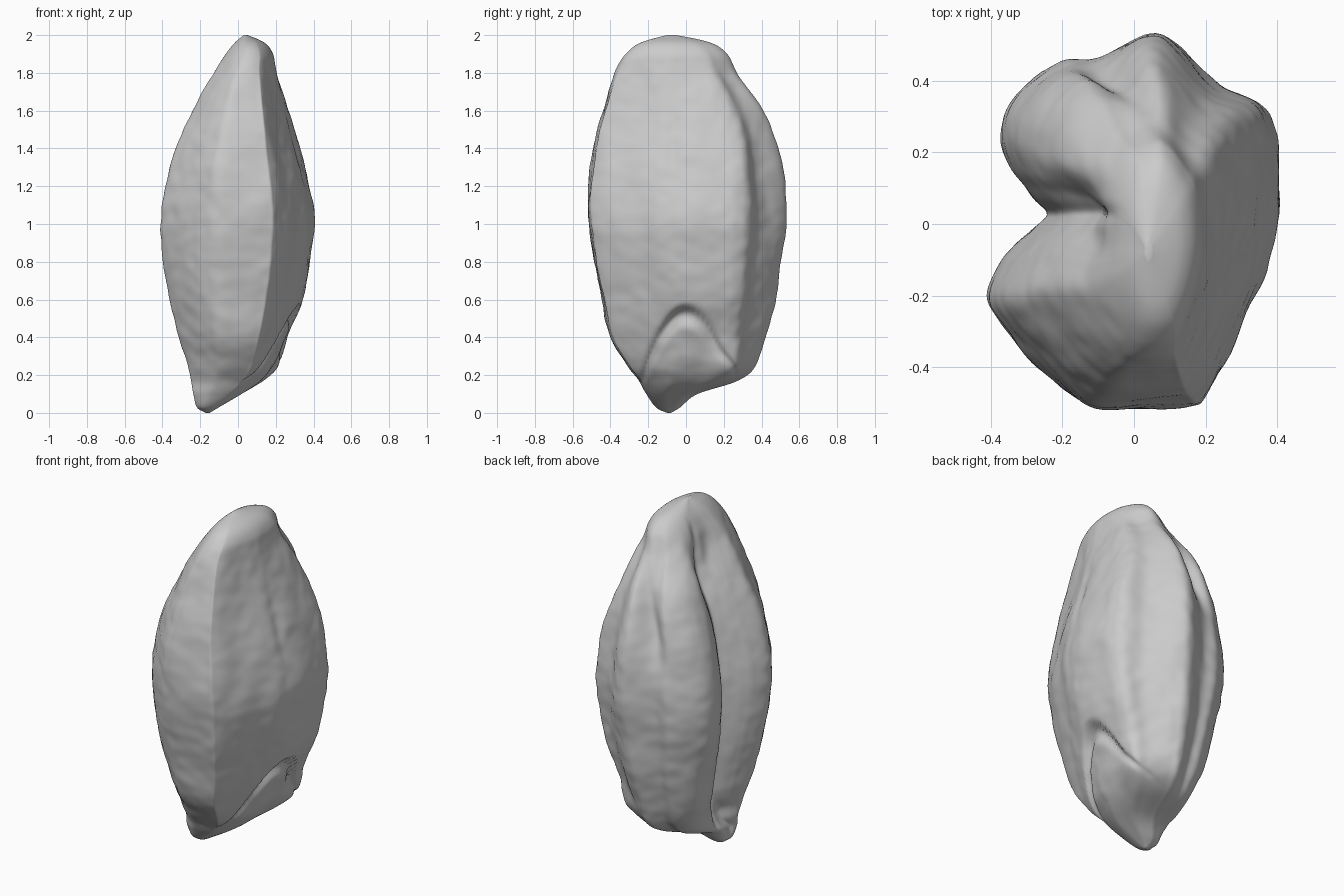
import bpy, bmesh, math
from mathutils import Vector, noise

old = bpy.data.objects.get("Cube")
if old:
    bpy.data.objects.remove(old, do_unlink=True)

SIDES, LEVELS = 180, 200

# Widest cross-section: flat back, angular flanks, crease on the -x side
SECTION = [(.41, .18), (.405, -.02), (.375, -.13), (.3, -.3), (.21, -.48), (.15, -.51),
           (-.08, -.52), (-.19, -.475), (-.29, -.385), (-.375, -.28), (-.41, -.2), (-.37, -.11),
           (-.33, -.06), (-.275, -.005), (-.265, .04), (-.3, .1),
           (-.345, .16), (-.37, .25), (-.33, .36), (-.21, .455),
           (-.1, .465), (.04, .53), (.13, .5), (.25, .39), (.36, .34), (.4, .28)]

# Silhouette: height, low x, high x, low y, high y
PROFILE = [(0, -.17, -.15, -.1, -.08), (.03, -.22, -.1, -.16, -.03),
           (.1, -.24, .02, -.21, .06), (.17, -.25, .13, -.25, .27),
           (.25, -.265, .2, -.31, .36), (.4, -.31, .265, -.4, .42),
           (.6, -.36, .335, -.45, .47), (.8, -.4, .38, -.49, .5),
           (1, -.41, .405, -.52, .52), (1.2, -.38, .375, -.52, .515),
           (1.4, -.325, .325, -.495, .485), (1.6, -.24, .265, -.44, .41),
           (1.8, -.13, .205, -.38, .28), (1.9, -.07, .185, -.32, .22),
           (1.96, -.02, .14, -.24, .13), (2, .03, .05, -.1, -.05)]


def spline(points, t, closed=False):
    """Smooth curve through the points, with t from 0 to 1."""
    n = len(points)
    s = t * (n if closed else n - 1)
    i = min(int(s), n - 1 if closed else n - 2)
    f = s - i

    def at(k):
        return Vector(points[k % n if closed else min(max(k, 0), n - 1)])
    a, b, c, d = (at(i + k) for k in (-1, 0, 1, 2))
    return b + (c - a) * (f / 2) + (a * 2 - b * 5 + c * 4 - d) * (f * f / 2) \
        + (b * 3 - a - c * 3 + d) * (f ** 3 / 2)


def bell(value, width):
    return math.exp(-(value / width) ** 2)


def step(value, low, high):
    f = min(max((value - low) / (high - low), 0), 1)
    return f * f * (3 - 2 * f)


def sculpt(p, u, v):
    """Press the crease, the germ and the wrinkles into the smooth body."""
    x, y, z = p
    body = step(z, .03, .3) * step(2 - z, .02, .25)
    # narrow crease, wider and deeper towards the top
    if u < 0:
        x += body * (.02 * bell(y - .03, .025) + .045 * bell(y - .07, .06) * bell(z - 1.65, .2))
    # germ: arched step with a raised pad inside
    if u > 0:
        d = .57 - 6.5 * y * y - z
        front = step(u, .2, .6) * step(z, .1, .22) * bell(y + .03, .22)
        x -= front * .05 * step(d, -.015, .04) * (1 - .75 * step(d, .04, .13))
    # blunt lower corner beside the germ
    corner = bell(z - .23, .12) * step(min(u, v), .25, .65)
    x += .025 * corner
    y += .045 * corner
    # groove on the upper flank and a faint line down the germ side
    if v > 0 and u < .4:
        y -= body * .045 * bell(u + .4 - .9 * (z - 1.2), .18) * bell(z - 1.5, .25)
    x -= body * .012 * bell(y + .07, .04) * bell(z - 1.4, .25) * step(u, .3, .8)
    # fine wrinkles
    w = noise.noise(Vector((x * 7, y * 7, z * 4))) * .01 + noise.noise(Vector((x, y, z)) * 15) * .004
    return Vector((x + u * w * body, y + v * w * body, z))


# Grain body: stacked rings, rounder towards both ends
bm = bmesh.new()
section = [spline(SECTION, k / SIDES, True) for k in range(SIDES)]
rings = []
for level in range(LEVELS + 1):
    z, x0, x1, y0, y1 = spline([Vector(row) for row in PROFILE], level / LEVELS)
    rounding = .8 * step(z, 1.65, 1.97) + .6 * (1 - step(z, .04, .22))
    middle = (y0 + y1) / 2 - .07 * bell(z - .2, .1)
    ring = []
    for q in section:
        flat = Vector((q.x / .41, q.y / .525))
        u, v = flat.lerp(flat.normalized(), rounding)
        reach = y1 - middle if v > 0 else middle - y0
        p = ((x0 + x1) / 2 + u * (x1 - x0) / 2, middle + v * reach, z)
        ring.append(bm.verts.new(sculpt(p, u, v)))
    rings.append(ring)
for low, high in zip(rings, rings[1:]):
    for k in range(SIDES):
        n = (k + 1) % SIDES
        bm.faces.new((low[n], low[k], high[k], high[n]))
bm.faces.new(rings[0])
bm.faces.new(rings[-1])
bmesh.ops.recalc_face_normals(bm, faces=bm.faces)

mesh = bpy.data.meshes.new("grain_kernel")
bm.to_mesh(mesh)
bm.free()
kernel = bpy.data.objects.new("grain_kernel", mesh)
bpy.context.collection.objects.link(kernel)

# Pale grey husk
husk = bpy.data.materials.new("pale_grey")
husk.use_nodes = True
colour = (.6, .6, .6, 1)
husk.diffuse_color = colour
husk.node_tree.nodes["Principled BSDF"].inputs["Base Color"].default_value = colour
mesh.materials.append(husk)

for polygon in mesh.polygons:
    polygon.use_smooth = True
